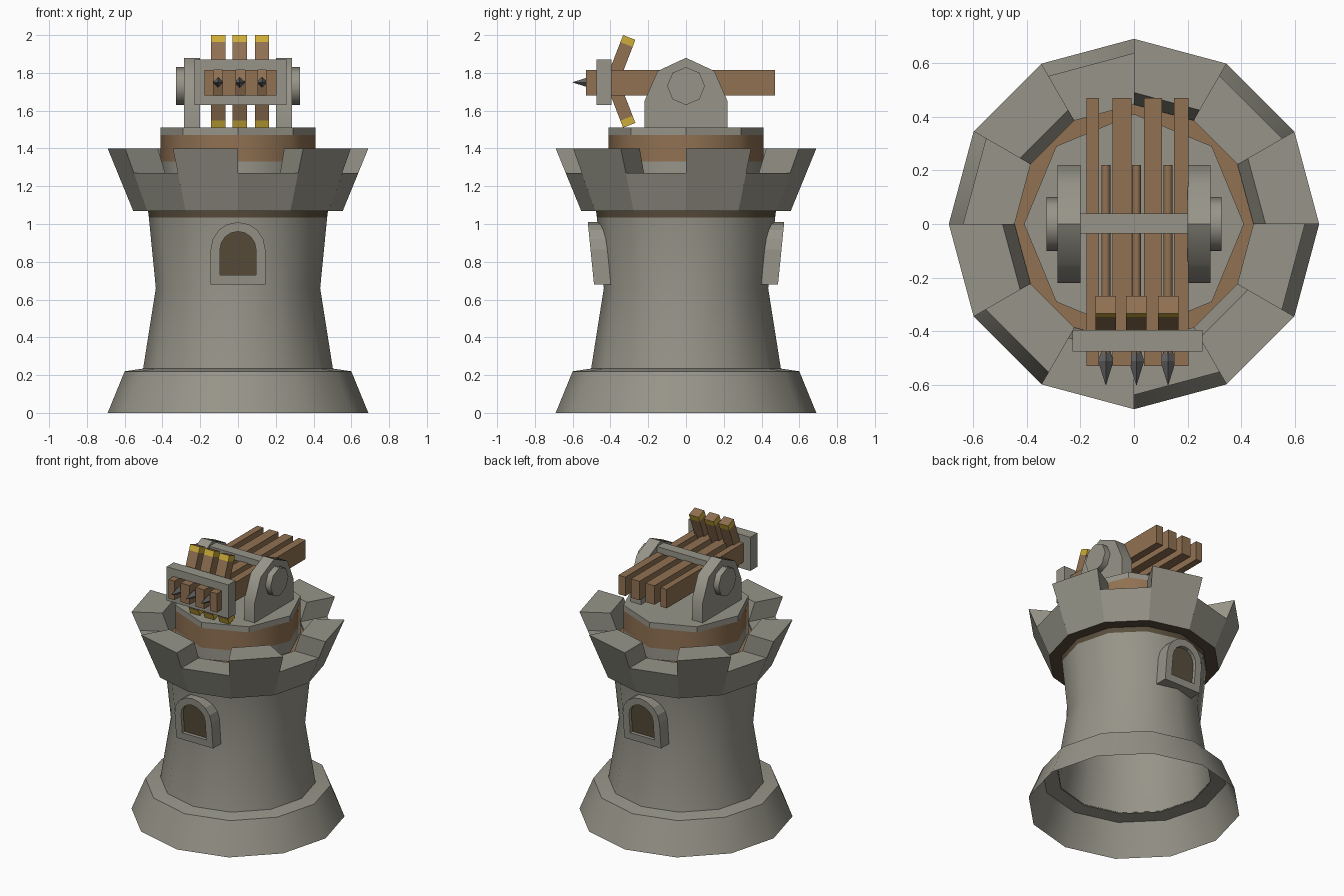
import bpy, bmesh, math
from mathutils import Vector

if "Cube" in bpy.data.objects:
    bpy.data.objects.remove(bpy.data.objects["Cube"])


def mat(name, col):
    m = bpy.data.materials.new(name)
    m.diffuse_color = (*col, 1)
    m.use_nodes = True
    m.node_tree.nodes["Principled BSDF"].inputs["Base Color"].default_value = m.diffuse_color
    return m


STONE = mat("stone grey", (0.31, 0.30, 0.25))
WOOD = mat("wood brown", (0.28, 0.165, 0.085))
DARK = mat("dark wood", (0.10, 0.075, 0.045))
GOLD = mat("gold", (0.62, 0.42, 0.04))
IRON = mat("iron", (0.13, 0.13, 0.13))


def finish(name, bm, mats, smooth=None, rule=None, recalc=True):
    if recalc:
        bmesh.ops.recalc_face_normals(bm, faces=bm.faces)
    bm.normal_update()
    if rule:
        for f in bm.faces:
            f.material_index = rule(f)
    me = bpy.data.meshes.new(name)
    bm.to_mesh(me)
    bm.free()
    for m in mats:
        me.materials.append(m)
    ob = bpy.data.objects.new(name, me)
    bpy.context.collection.objects.link(ob)
    if smooth:
        bpy.ops.object.select_all(action='DESELECT')
        ob.select_set(True)
        bpy.context.view_layer.objects.active = ob
        bpy.ops.object.shade_smooth_by_angle(angle=math.radians(smooth))
    return ob


def polar(r, z, k, n):
    a = math.tau * k / n
    return (r * math.cos(a), r * math.sin(a), z)


def lathe(name, profile, n, mats, smooth=None, cap=False, rule=None):
    """Revolve (r, z) points listed upwards; faces point outwards."""
    bm = bmesh.new()
    rings = [[bm.verts.new(polar(r, z, k, n)) for k in range(n)] for r, z in profile]
    for a, b in zip(rings, rings[1:]):
        for k in range(n):
            j = (k + 1) % n
            bm.faces.new((a[k], a[j], b[j], b[k]))
    if cap:
        bm.faces.new(rings[-1])
        bm.faces.new(rings[0][::-1])
    return finish(name, bm, mats, smooth, rule, recalc=False)


def loft(bm, a, b):
    """Closed solid between two matching outlines."""
    va, vb = [bm.verts.new(p) for p in a], [bm.verts.new(p) for p in b]
    bm.faces.new(va)
    bm.faces.new(vb[::-1])
    for i in range(len(a)):
        j = (i + 1) % len(a)
        bm.faces.new((va[j], va[i], vb[i], vb[j]))


def prism_x(name, yz, x0, x1, mats, smooth=None, rule=None):
    bm = bmesh.new()
    loft(bm, [(x0, y, z) for y, z in yz], [(x1, y, z) for y, z in yz])
    return finish(name, bm, mats, smooth, rule)


def box(name, x0, x1, y0, y1, z0, z1, m):
    return prism_x(name, [(y0, z0), (y1, z0), (y1, z1), (y0, z1)], x0, x1, [m])


# flared foot and waisted tower wall, open below
lathe("base", [(0.69, 0), (0.60, 0.22), (0.50, 0.235)], 12, [STONE], 35)
lathe("tower_wall", [(0.503, 0.23), (0.435, 0.66), (0.472, 1.035), (0.477, 1.075)], 12,
      [STONE, DARK], 35, rule=lambda f: int(f.calc_center_median().z > 1.04))

# crown: twelve wedges, alternately merlon and gap
bm = bmesh.new()
for k in range(12):
    top = [(0.69, 1.40), (0.49, 1.40), (0.445, 1.27)] if k % 2 == 0 else [(0.637, 1.27), (0.445, 1.27)]
    prof = [(0.555, 1.07)] + top + [(0.445, 1.07)]
    loft(bm, [polar(r, z, k, 12) for r, z in prof], [polar(r, z, k + 1, 12) for r, z in prof])
finish("crown", bm, [STONE, DARK], rule=lambda f: int(f.normal.z < -0.9))

# deck and turntable
lathe("deck", [(0.446, 1.23), (0.446, 1.25)], 12, [WOOD], cap=True)
lathe("turntable_foot", [(0.41, 1.25), (0.41, 1.33)], 8, [STONE], 50)
lathe("turntable_drum", [(0.41, 1.33), (0.41, 1.47)], 8, [WOOD], 50)
lathe("turntable_top", [(0.41, 1.47), (0.41, 1.51)], 8, [STONE], cap=True)


# arched windows, front and back, leaning with the wall
def arch(w, z0, zc, n=8):
    pts = [(-w, z0), (w, z0)]
    return pts + [(w * math.cos(math.pi * i / n), zc + w * math.sin(math.pi * i / n)) for i in range(n + 1)]


for side, label in ((-1, "front"), (1, "back")):
    def place(p, d):
        x, z = p
        return (x * -side, side * (0.487 + (z - 0.68) * 0.1 - d), z)
    outer, inner = arch(0.145, 0.68, 0.865), arch(0.095, 0.73, 0.865)
    bm = bmesh.new()
    loops = [[bm.verts.new(place(p, d)) for p in o]
             for o, d in ((outer, 0.1), (outer, 0), (inner, 0), (inner, 0.1))]
    n = len(outer)
    for a, b in zip(loops, loops[1:] + loops[:1]):
        for i in range(n):
            j = (i + 1) % n
            bm.faces.new((a[i], a[j], b[j], b[i]))
    finish(label + "_window_frame", bm, [STONE])
    bm = bmesh.new()
    loft(bm, [place(p, 0.025) for p in inner], [place(p, 0.033) for p in inner])
    finish(label + "_window_pane", bm, [DARK])

# side brackets with octagonal hubs
half = [(0.22, 1.51), (0.22, 1.65), (0.15, 1.81)]
bracket = half + [(0, 1.88)] + [(-y, z) for y, z in half[::-1]]
hub = [(0.1 * math.sin(math.tau * i / 8), 1.73 + 0.1 * math.cos(math.tau * i / 8)) for i in range(8)]
for s, label in ((-1, "left"), (1, "right")):
    prism_x(label + "_bracket", bracket, s * 0.2, s * 0.285, [STONE], 50)
    prism_x(label + "_hub", hub, s * 0.28, s * 0.327, [STONE], 50)
box("cross_bar", -0.2, 0.2, -0.035, 0.04, 1.81, 1.855, STONE)

# launcher rails
for i, (a, b) in enumerate([(-0.177, -0.13), (-0.081, -0.01), (0.037, 0.105), (0.149, 0.204)]):
    box(f"rail_{i}", a, b, -0.53, 0.47, 1.68, 1.815, WOOD)

# front plate as four bars around the rails
for name, x0, x1, z0, z1 in (("top", -0.23, 0.256, 1.815, 1.87), ("bottom", -0.23, 0.256, 1.63, 1.68),
                             ("left", -0.23, -0.177, 1.68, 1.815), ("right", 0.204, 0.256, 1.68, 1.815)):
    box("front_plate_" + name, x0, x1, -0.475, -0.395, z0, z1, STONE)

# bows with gold tips, and the bolts
d = Vector((0.36, 0.93)).normalized()
tip = [Vector((-0.333, 2.0)), Vector((-0.268, 1.975))]
for i, x in enumerate((-0.105, 0.009, 0.127)):
    for s, label in ((1, "upper"), (-1, "lower")):
        def section(t0, t1):
            pts = [tip[0] - d * t0, tip[1] - d * t0, tip[1] - d * t1, tip[0] - d * t1]
            return [(p.x, 1.755 + s * (p.y - 1.755)) for p in pts]
        prism_x(f"{label}_bow_limb_{i}", section(0.04, 0.26), x - 0.038, x + 0.038, [WOOD])
        axis = Vector((0, d.x, s * d.y))
        prism_x(f"{label}_bow_tip_{i}", section(0, 0.04), x - 0.038, x + 0.038, [GOLD, WOOD],
                rule=lambda f: int(f.normal.dot(axis) > 0.9))
    for name, prof, n, m, sm in (("bolt_shaft", [(0.017, -0.22), (0.017, 0.48)], 10, WOOD, 40),
                                 ("bolt_head", [(0.012, 0.46), (0.029, 0.51), (0.001, 0.6)], 4, IRON, None)):
        ob = lathe(f"{name}_{i}", prof, n, [m], sm, cap=True)
        ob.rotation_euler = (math.pi / 2, 0, 0)
        ob.location = (x, 0, 1.75)
